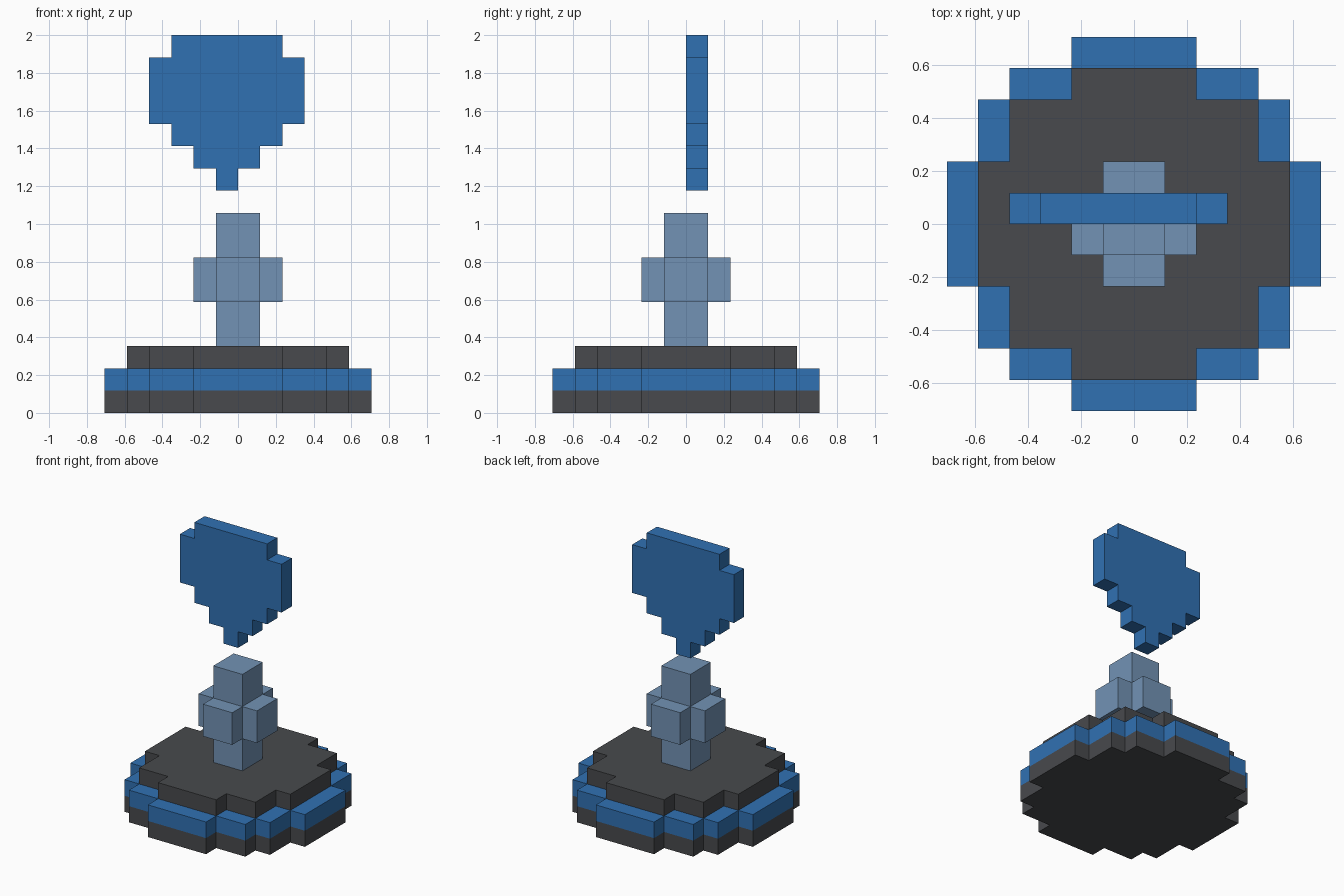
import bpy, bmesh
from mathutils import Vector

if "Cube" in bpy.data.objects:
    bpy.data.objects.remove(bpy.data.objects["Cube"])

U = 2 / 17  # one block of the grid


def material(name, rgb):
    m = bpy.data.materials.new(name)
    m.diffuse_color = (*rgb, 1)
    m.use_nodes = True
    m.node_tree.nodes["Principled BSDF"].inputs["Base Color"].default_value = m.diffuse_color
    return m


BLUE = material("blue", (0.03, 0.165, 0.45))
DARK = material("dark_grey", (0.065, 0.068, 0.074))
STEEL = material("steel_blue", (0.17, 0.29, 0.46))


def prism(name, outline, start, depth, mat):
    """Extrude a 3D outline (in blocks) from start by depth."""
    bm = bmesh.new()
    start, depth = Vector(start), Vector(depth)
    face = bm.faces.new([bm.verts.new((Vector(p) + start) * U) for p in outline])
    ext = bmesh.ops.extrude_face_region(bm, geom=[face], use_keep_orig=True)
    moved = [g for g in ext["geom"] if isinstance(g, bmesh.types.BMVert)]
    bmesh.ops.translate(bm, vec=depth * U, verts=moved)
    bmesh.ops.recalc_face_normals(bm, faces=bm.faces)
    me = bpy.data.meshes.new(name)
    bm.to_mesh(me)
    bm.free()
    me.materials.append(mat)
    ob = bpy.data.objects.new(name, me)
    bpy.context.collection.objects.link(ob)
    return ob


def stepped_ring(quarter):
    """Turn one quadrant of a stepped outline into the full loop."""
    pts = []
    for sx, sy in ((1, 1), (-1, 1), (-1, -1), (1, -1)):
        q = quarter if sx * sy > 0 else quarter[::-1]
        pts += [(sx * x, sy * y, 0) for x, y in q]
    return pts


def slab(name, quarter, z0, z1, mat):
    return prism(name, stepped_ring(quarter), (0, 0, z0), (0, 0, z1 - z0), mat)


# Round stepped base: dark foot, blue band, smaller dark top
WIDE = [(6, 2), (5, 2), (5, 4), (4, 4), (4, 5), (2, 5), (2, 6)]
NARROW = [(5, 2), (4, 2), (4, 4), (2, 4), (2, 5)]
slab("base_foot", WIDE, 0, 1, DARK)
slab("base_band", WIDE, 1, 2, BLUE)
slab("base_top", NARROW, 2, 3, DARK)

# Square post with a cross-shaped collar
slab("post", [(1, 1)], 3, 9, STEEL)
slab("post_collar", [(2, 1), (1, 1), (1, 2)], 5, 7, STEEL)

# Floating panel: half widths per row, symmetric about x = -0.5 block
rows = [(10, 11, 0.5), (11, 12, 1.5), (12, 13, 2.5), (13, 16, 3.5), (16, 17, 2.5)]
side = [(w, z) for z0, z1, w in rows for z in (z0, z1)]
outline = [(w, 0, z) for w, z in side] + [(-w, 0, z) for w, z in reversed(side)]
prism("floating_panel", outline, (-0.5, 0, 0), (0, 1, 0), BLUE)
